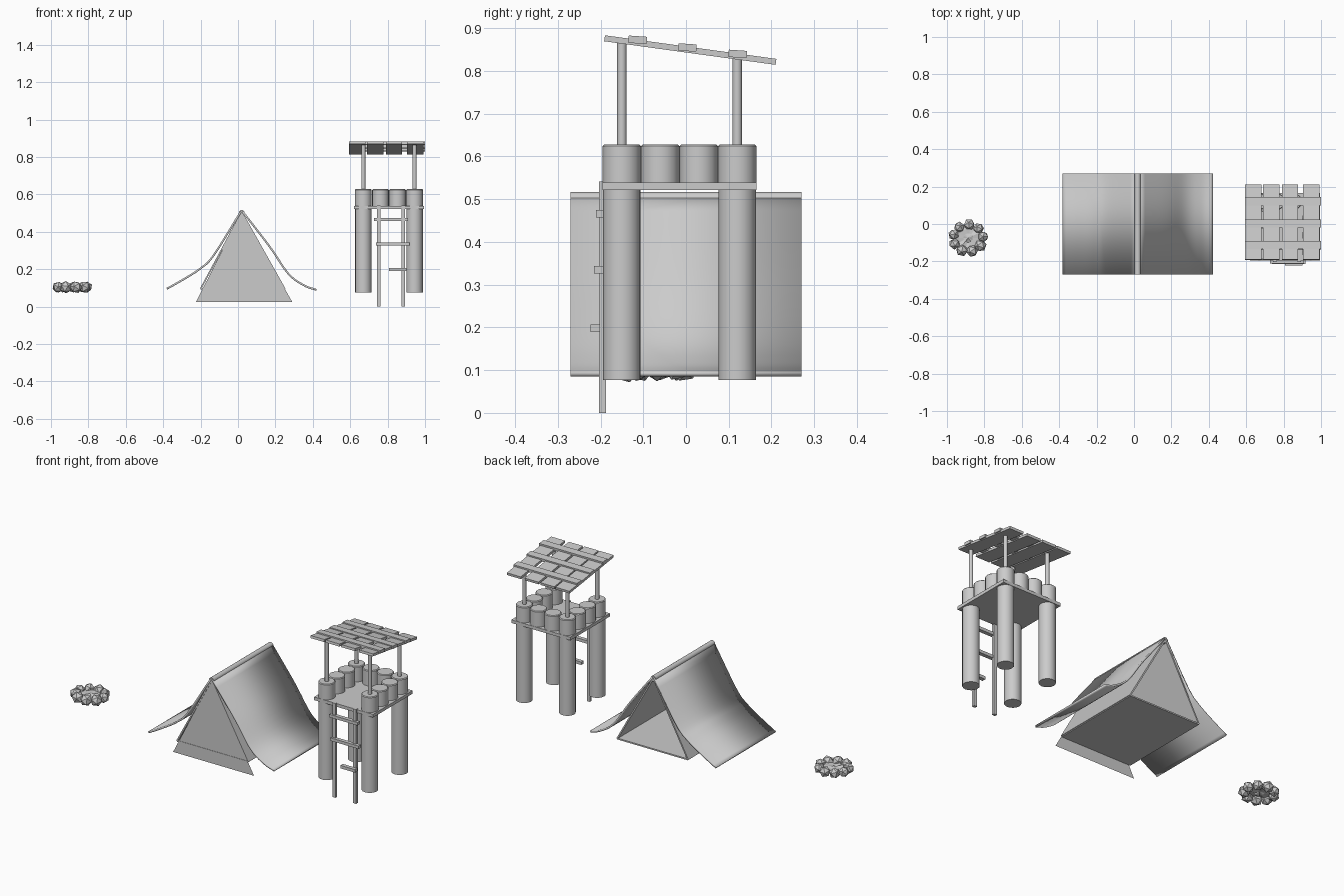
import bpy, bmesh, math, random
from mathutils import Vector, Matrix

if "Cube" in bpy.data.objects:
    bpy.data.objects.remove(bpy.data.objects["Cube"])

random.seed(4)


def make(name, bm, smooth=False):
    bmesh.ops.recalc_face_normals(bm, faces=bm.faces)
    me = bpy.data.meshes.new(name)
    bm.to_mesh(me)
    bm.free()
    ob = bpy.data.objects.new(name, me)
    bpy.context.collection.objects.link(ob)
    if smooth:
        bpy.ops.object.select_all(action='DESELECT')
        ob.select_set(True)
        bpy.context.view_layer.objects.active = ob
        bpy.ops.object.shade_smooth_by_angle(angle=math.radians(40))
    return ob


def rod(name, a, b, r, sides=16, chamfer=0.0):
    a, b = Vector(a), Vector(b)
    bm = bmesh.new()
    bmesh.ops.create_cone(bm, cap_ends=True, segments=sides, radius1=r, radius2=r,
                          depth=(b - a).length)
    if chamfer:
        rim = [e for e in bm.edges if abs(e.verts[0].co.z - e.verts[1].co.z) < 1e-5]
        bmesh.ops.bevel(bm, geom=rim, offset=chamfer, segments=1, affect='EDGES')
    rot = (b - a).to_track_quat('Z', 'Y').to_matrix().to_4x4()
    bm.transform(Matrix.Translation((a + b) / 2) @ rot)
    return make(name, bm, True)


def box(name, centre, size, tilt=0.0):
    bm = bmesh.new()
    bmesh.ops.create_cube(bm, size=1)
    bm.transform(Matrix.Translation(centre) @ Matrix.Rotation(tilt, 4, 'X')
                 @ Matrix.Diagonal((*size, 1)))
    return make(name, bm)


def smooth_path(pts, n=5):
    # Catmull-Rom curve through the points
    p = [Vector(q) for q in pts]
    p = [2 * p[0] - p[1]] + p + [2 * p[-1] - p[-2]]
    out = []
    for i in range(1, len(p) - 2):
        a, b, c, d = p[i - 1:i + 3]
        for k in range(n):
            t = k / n
            out.append(0.5 * (2 * b + (c - a) * t + (2 * a - 5 * b + 4 * c - d) * t * t
                              + (3 * b - a - 3 * c + d) * t ** 3))
    return out + [p[-2]]


def sheet(name, profile, y0, y1, thick, smooth=False):
    # x-z profile swept along y
    bm = bmesh.new()
    rows = [[bm.verts.new((x, y, z)) for x, z in profile] for y in (y0, y1)]
    for i in range(len(profile) - 1):
        bm.faces.new((rows[0][i], rows[0][i + 1], rows[1][i + 1], rows[1][i]))
    ob = make(name, bm, smooth)
    mod = ob.modifiers.new("thickness", 'SOLIDIFY')
    mod.thickness = thick
    mod.offset = 0
    return ob


# Tent: outer fly, inner walls, floor, closed front, ridge pole
L = 0.27
sheet("tent_fly_left", smooth_path([(-0.38, 0.096), (-0.29, 0.147), (-0.2, 0.205),
                                    (-0.13, 0.275), (0.015, 0.508)]), -L, L, 0.01, True)
sheet("tent_fly_right", smooth_path([(0.42, 0.09), (0.355, 0.113), (0.27, 0.175),
                                     (0.17, 0.32), (0.025, 0.508)]), -L, L, 0.01, True)
sheet("tent_inner_left", [(-0.2, 0.095), (0.015, 0.495)], -L, L, 0.008)
sheet("tent_inner_right", [(0.25, 0.095), (0.025, 0.495)], -L, L, 0.008)
sheet("tent_floor", [(-0.2, 0.095), (0.25, 0.095)], -L, L, 0.008)
bm = bmesh.new()
bm.faces.new([bm.verts.new(v) for v in
              ((-0.225, -0.268, 0.025), (0.29, -0.268, 0.025), (0.02, -0.268, 0.505))])
make("tent_front_panel", bm)
rod("tent_ridge_pole", (0.02, -L, 0.501), (0.02, L, 0.501), 0.016)

# Watchtower: corner posts, platform, palisade
XS = (0.67, 0.762, 0.853, 0.944)
YS = (-0.15, -0.06, 0.03, 0.12)
for i, x in enumerate(XS):
    for j, y in enumerate(YS):
        corner = i in (0, 3) and j in (0, 3)
        if corner:
            rod("tower_leg", (x, y, 0.077), (x, y, 0.53), 0.044)
        if corner or i in (0, 3) or j == 3:
            rod("palisade_log", (x, y, 0.535), (x, y, 0.628), 0.045, 16, 0.004)
        if corner:
            rod("roof_post", (x, y, 0.62), (x, y, 0.866 if j == 0 else 0.83), 0.011, 12)
box("tower_platform", (0.808, -0.015, 0.53), (0.375, 0.36, 0.018))

# Sloping roof: planks and cross battens
tilt = -math.atan2(0.055, 0.4)
for x in (0.638, 0.734, 0.834, 0.947):
    box("roof_plank", (x, 0.01, 0.849), (0.088, 0.405, 0.014), tilt)
for y, z in ((-0.113, 0.873), (0.003, 0.855), (0.121, 0.84)):
    box("roof_batten", (0.796, y, z), (0.405, 0.043, 0.017), tilt / 2)

# Ladder with a broken lowest rung
for x in (0.752, 0.883):
    box("ladder_rail", (x, -0.195, 0.271), (0.02, 0.016, 0.542))
for x0, x1, y, z in ((0.728, 0.908, -0.2, 0.466), (0.737, 0.917, -0.204, 0.335),
                     (0.807, 0.9, -0.212, 0.198)):
    box("ladder_rung", ((x0 + x1) / 2, y, z), (x1 - x0, 0.022, 0.017))

# Fire pit: ring of faceted stones around a rough ash bed
cx, cy = -0.887, -0.075
for k in range(9):
    a = math.tau * k / 9 + 0.1
    r = random.uniform(0.029, 0.034)
    bm = bmesh.new()
    bmesh.ops.create_icosphere(bm, subdivisions=1, radius=r)
    bm.transform(Matrix.Translation((cx + 0.08 * math.cos(a), cy + 0.072 * math.sin(a), 0.104))
                 @ Matrix.Rotation(k * 1.3, 4, 'Z') @ Matrix.Rotation(k * 0.7, 4, 'X'))
    make("fire_stone", bm)
bm = bmesh.new()
rings = [[bm.verts.new((cx + q * math.cos(math.tau * i / 14), cy + q * math.sin(math.tau * i / 14),
                        0.105 + random.uniform(-0.006, 0.006))) for i in range(14)]
         for q in (0.075, 0.05, 0.025)]
mid = bm.verts.new((cx, cy, 0.11))
for i in range(14):
    j = (i + 1) % 14
    for a, b in zip(rings, rings[1:]):
        bm.faces.new((a[i], a[j], b[j], b[i]))
    bm.faces.new((rings[2][i], rings[2][j], mid))
make("ash_bed", bm)
